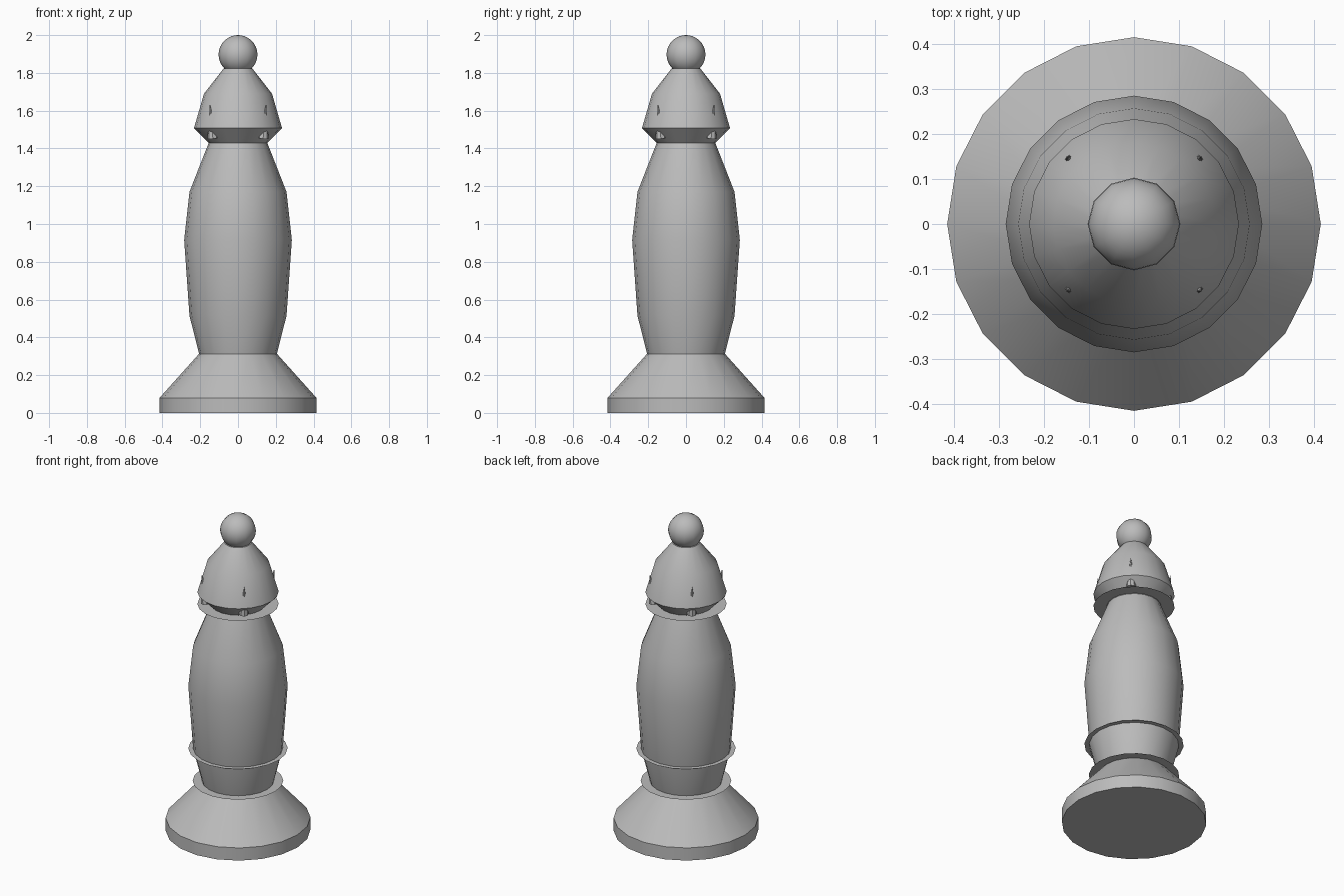
import bpy, bmesh, math
from mathutils import Matrix, Vector

cube = bpy.data.objects.get("Cube")
if cube:
    bpy.data.objects.remove(cube, do_unlink=True)

SIDES = 20
GREY = (0.5, 0.5, 0.5, 1.0)
mat = bpy.data.materials.new("plain grey")
mat.use_nodes = True
mat.diffuse_color = GREY
mat.node_tree.nodes["Principled BSDF"].inputs["Base Color"].default_value = GREY


def finish(name, bm):
    """Turn a bmesh into a smooth-shaded object with sharp creases kept."""
    mesh = bpy.data.meshes.new(name)
    bm.to_mesh(mesh)
    bm.free()
    mesh.materials.append(mat)
    obj = bpy.data.objects.new(name, mesh)
    bpy.context.collection.objects.link(obj)
    bpy.ops.object.select_all(action='DESELECT')
    obj.select_set(True)
    bpy.context.view_layer.objects.active = obj
    bpy.ops.object.shade_smooth_by_angle(angle=math.radians(32))
    return obj


def lathe(name, profile):
    """Revolve (radius, height) points around the z axis and cap both ends."""
    bm = bmesh.new()
    rings = []
    for r, z in profile:
        angles = [math.tau * i / SIDES for i in range(SIDES)]
        rings.append([bm.verts.new((r * math.cos(a), r * math.sin(a), z)) for a in angles])
    for low, high in zip(rings, rings[1:]):
        for i in range(SIDES):
            j = (i + 1) % SIDES
            bm.faces.new((low[i], low[j], high[j], high[i]))
    if len(rings) > 1:
        bm.faces.new(rings[0][::-1])
    bm.faces.new(rings[-1])
    return finish(name, bm)


# Turned parts, bottom to top
lathe("base", [(0.415, 0), (0.415, 0.08), (0.207, 0.312)])
lathe("body", [(0.206, 0.312), (0.257, 0.515), (0.285, 0.915), (0.257, 1.17), (0.155, 1.43)])
lathe("head", [(0.155, 1.43), (0.233, 1.508), (0.18, 1.69), (0.077, 1.822)])

# Paper-thin collars
lathe("base_collar", [(0.26, 0.313)])
lathe("body_collar", [(0.285, 0.518)])
lathe("neck_collar", [(0.233, 1.432)])

# Ball on top
bm = bmesh.new()
bmesh.ops.create_uvsphere(bm, u_segments=12, v_segments=16, radius=0.103)
bmesh.ops.translate(bm, verts=bm.verts, vec=(0, 0, 1.897))
finish("top_ball", bm)

# Four slim spikes piercing the rim of the head, leaning outward
for side, x in (("left", 1), ("right", -1)):
    for end, y in (("front", -1), ("back", 1)):
        foot = Vector((0.133 * x, 0.133 * y, 1.454))
        tip = Vector((0.149 * x, 0.149 * y, 1.637))
        axis = tip - foot
        turn = Vector((0, 0, 1)).rotation_difference(axis).to_matrix().to_4x4()
        place = Matrix.Translation((foot + tip) / 2) @ turn
        bm = bmesh.new()
        bmesh.ops.create_cone(bm, cap_ends=True, segments=8, radius1=0.029, radius2=0,
                              depth=axis.length, matrix=place)
        finish(f"spike_{end}_{side}", bm)
